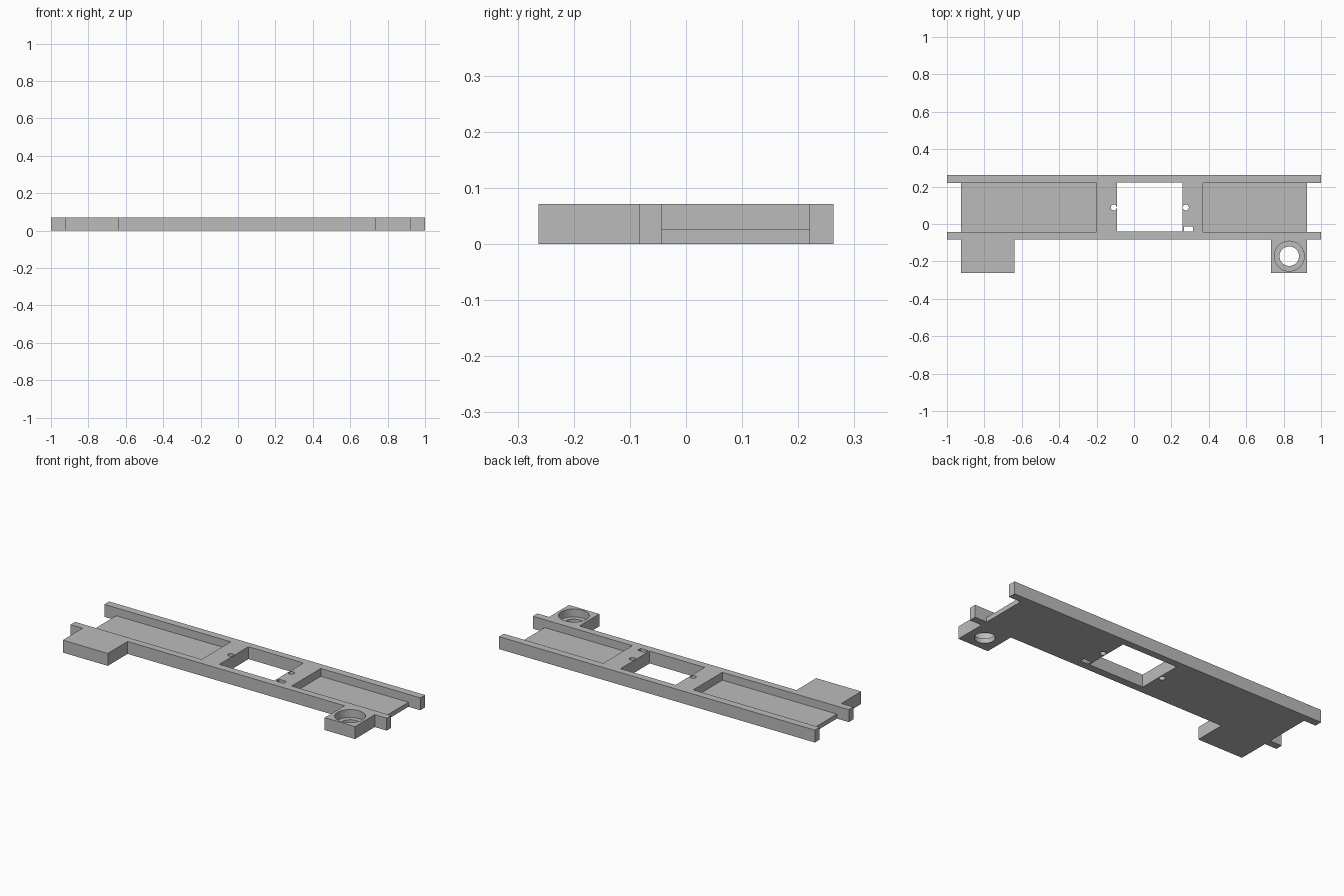
import bpy
import bmesh
from mathutils import Matrix, Vector

cube = bpy.data.objects.get("Cube")
if cube:
    bpy.data.objects.remove(cube, do_unlink=True)

HEIGHT, FLOOR = 0.071, 0.026
BACK, FRONT = 0.263, -0.263            # overall depth
BACK_IN, FRONT_IN = 0.22, -0.043       # inner faces of the rails
RAIL_FRONT = -0.084                    # outer face of the front rail
END = 0.925                            # end of the floor
MID_Y = (BACK_IN + FRONT_IN) / 2

grey = bpy.data.materials.new("plain grey")
grey.use_nodes = True
colour = (0.5, 0.5, 0.5, 1)
grey.diffuse_color = colour
grey.node_tree.nodes["Principled BSDF"].inputs["Base Color"].default_value = colour


def new_object(name, bm):
    bmesh.ops.recalc_face_normals(bm, faces=bm.faces)
    mesh = bpy.data.meshes.new(name)
    bm.to_mesh(mesh)
    bm.free()
    mesh.materials.append(grey)
    obj = bpy.data.objects.new(name, mesh)
    bpy.context.collection.objects.link(obj)
    return obj


def box(name, x, y, z):
    bm = bmesh.new()
    lo, hi = Vector((x[0], y[0], z[0])), Vector((x[1], y[1], z[1]))
    place = Matrix.Translation((lo + hi) / 2) @ Matrix.Diagonal((*(hi - lo), 1))
    bmesh.ops.create_cube(bm, size=1, matrix=place)
    return new_object(name, bm)


def cylinder(name, x, y, radius, z, sides=48):
    bm = bmesh.new()
    bmesh.ops.create_cone(bm, cap_ends=True, segments=sides, radius1=radius, radius2=radius,
                          depth=z[1] - z[0], matrix=Matrix.Translation((x, y, sum(z) / 2)))
    return new_object(name, bm)


# Plate outline with rail ends and the two front tabs, extruded to full height
outline = [
    (-1, BACK), (-1, BACK_IN), (-END, BACK_IN), (-END, FRONT_IN), (-1, FRONT_IN),
    (-1, RAIL_FRONT), (-END, RAIL_FRONT), (-END, FRONT), (-0.64, FRONT), (-0.64, RAIL_FRONT),
    (0.733, RAIL_FRONT), (0.733, FRONT), (END, FRONT), (END, RAIL_FRONT), (1, RAIL_FRONT),
    (1, FRONT_IN), (END, FRONT_IN), (END, BACK_IN), (1, BACK_IN), (1, BACK),
]
bm = bmesh.new()
base = bm.faces.new([bm.verts.new((x, y, 0)) for x, y in outline])
side = bmesh.ops.extrude_face_region(bm, geom=[base], use_keep_orig=True)
top = [v for v in side["geom"] if isinstance(v, bmesh.types.BMVert)]
bmesh.ops.translate(bm, verts=top, vec=(0, 0, HEIGHT))
plate = new_object("mounting_plate", bm)

# Channels, window, slot, screw holes and counterbored tab hole
through = (-0.1, 0.2)
above = (FLOOR, 0.2)
channel = (FRONT_IN, BACK_IN)
cutters = [
    box("left_channel_cutter", (0.37, 1.1), channel, above),
    box("right_channel_cutter", (-1.1, -0.2), channel, above),
    box("window_cutter", (-0.09, 0.258), (FRONT_IN + 0.003, BACK_IN + 0.003), through),
    box("slot_cutter", (0.268, 0.316), (-0.04, -0.013), through),
    cylinder("right_screw_cutter", -0.108, MID_Y, 0.016, through, 24),
    cylinder("left_screw_cutter", 0.277, MID_Y, 0.016, through, 24),
    cylinder("tab_hole_cutter", 0.83, -0.172, 0.052, through),
    cylinder("counterbore_cutter", 0.83, -0.172, 0.08, above),
]
bpy.context.view_layer.objects.active = plate
plate.select_set(True)
for cutter in cutters:
    cutter.hide_render = True
    cut = plate.modifiers.new(cutter.name, "BOOLEAN")
    cut.operation = "DIFFERENCE"
    cut.solver = "EXACT"
    cut.object = cutter
    bpy.ops.object.modifier_apply(modifier=cut.name)
    bpy.data.objects.remove(cutter, do_unlink=True)

bpy.ops.object.shade_smooth_by_angle(angle=0.5)
